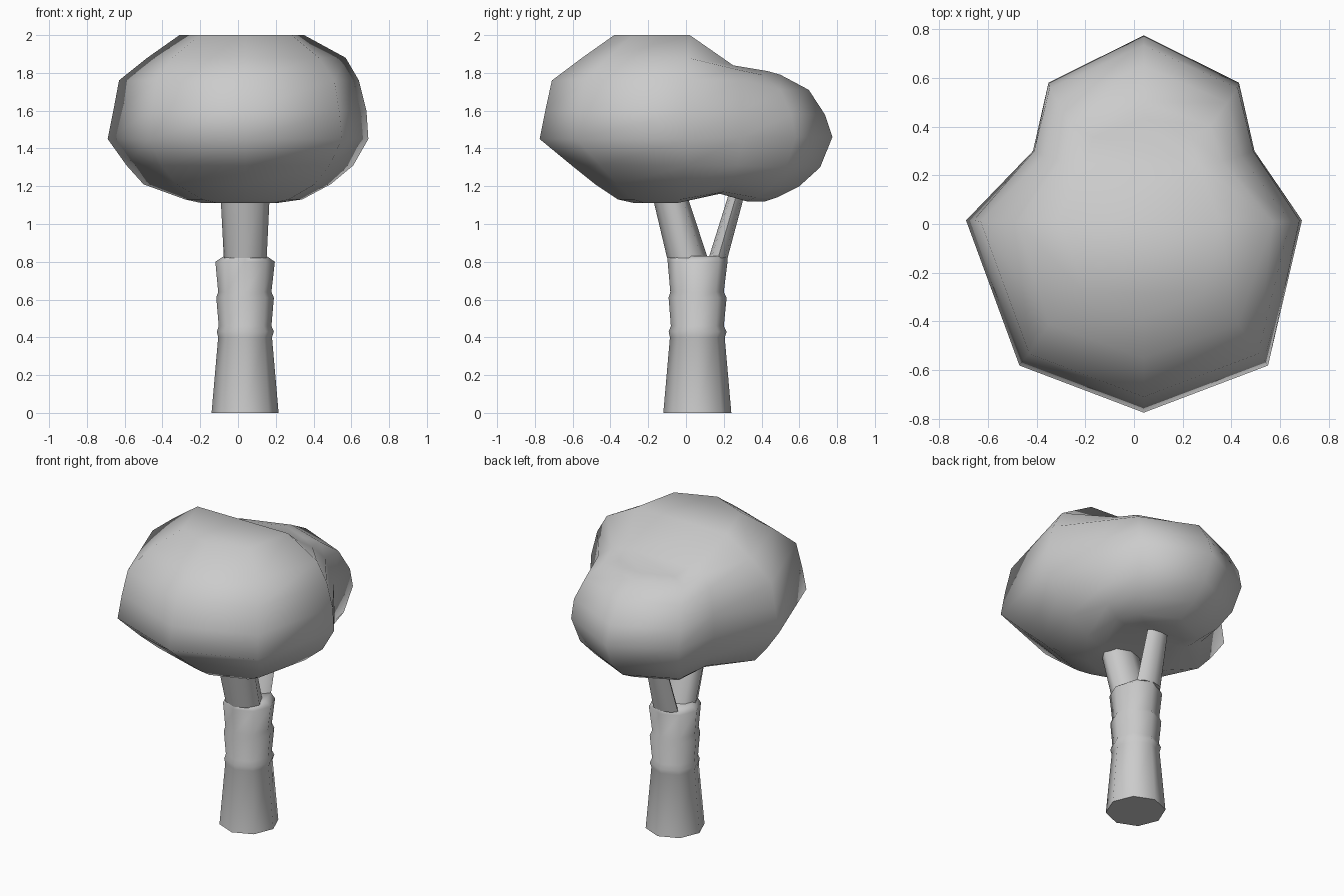
import bpy, bmesh, math

if "Cube" in bpy.data.objects:
    bpy.data.objects.remove(bpy.data.objects["Cube"])

OCT = [(math.sin(i * math.pi / 4), -math.cos(i * math.pi / 4)) for i in range(8)]


def skin(name, rings, caps, angle):
    """Skin equal-length point rings, closed by cap polygons given as index lists."""
    bm = bmesh.new()
    loops = [[bm.verts.new(p) for p in ring] for ring in rings]
    n = len(rings[0])
    for a, b in zip(loops, loops[1:]):
        for i in range(n):
            j = (i + 1) % n
            bm.faces.new((a[i], a[j], b[j], b[i]))
    for cap in caps:
        for end in (loops[0], loops[-1]):
            bm.faces.new([end[i] for i in cap])
    bmesh.ops.recalc_face_normals(bm, faces=bm.faces)
    mesh = bpy.data.meshes.new(name)
    bm.to_mesh(mesh)
    bm.free()
    obj = bpy.data.objects.new(name, mesh)
    bpy.context.collection.objects.link(obj)
    bpy.ops.object.select_all(action='DESELECT')
    obj.select_set(True)
    bpy.context.view_layer.objects.active = obj
    bpy.ops.object.shade_smooth_by_angle(angle=math.radians(angle))
    return obj


def post(name, rings):
    """Eight-sided post through rings of (z, xmin, xmax, ymin, ymax)."""
    pts = [[((x0 + x1) / 2 + (x1 - x0) / 2 * u, (y0 + y1) / 2 + (y1 - y0) / 2 * v, z)
            for u, v in OCT] for z, x0, x1, y0, y1 in rings]
    return skin(name, pts, [range(8)], 60)


def canopy_ring(front, rear):
    """Ten points: front mass (5), waist (2) and rear lobe (3)."""
    z, x0, x1, tip, side = front
    wz, lz, w0, w1, waist, back = rear
    dy = side + 0.755 * (tip - side)
    ly = waist + 0.59 * (back - waist)
    mid, half = (w0 + w1) / 2, (w1 - w0) / 2 * 0.86
    dx = (x1 - x0) / 2 * 0.74
    return [(0.04, tip, z), (0.04 + dx, dy, z), (x1, side, z), (w1, waist, wz),
            (mid + half, ly, lz), (0.04, back, lz), (mid - half, ly, lz),
            (w0, waist, wz), (x0, side, z), (0.04 - dx, dy, z)]


# Trunk with ringed bark steps
post("trunk", [
    (0.00, -0.14, 0.215, -0.12, 0.24),
    (0.40, -0.105, 0.18, -0.085, 0.205),
    (0.43, -0.112, 0.19, -0.092, 0.215),
    (0.46, -0.102, 0.177, -0.08, 0.20),
    (0.61, -0.115, 0.19, -0.092, 0.215),
    (0.64, -0.105, 0.177, -0.083, 0.20),
    (0.80, -0.12, 0.195, -0.097, 0.22),
    (0.83, -0.075, 0.152, -0.10, 0.22)])

# Forked branches, thick front one and thinner rear one
post("front_branch", [(0.82, -0.075, 0.152, -0.10, 0.115),
                      (1.20, -0.095, 0.17, -0.19, -0.01)])
post("rear_branch", [(0.82, -0.06, 0.12, 0.12, 0.22),
                     (1.25, -0.03, 0.11, 0.255, 0.335)])

# Canopy: front (z, left, right, tip y, side y),
# rear (waist z, lobe z, left, right, waist y, back y)
rings = [
    ((1.11, -0.19, 0.20, -0.27, -0.05), (1.16, 1.12, -0.15, 0.20, 0.18, 0.42)),
    ((1.13, -0.28, 0.34, -0.36, -0.03), (1.17, 1.14, -0.24, 0.30, 0.20, 0.48)),
    ((1.21, -0.50, 0.49, -0.48, 0.00), (1.22, 1.20, -0.32, 0.40, 0.24, 0.60)),
    ((1.31, -0.59, 0.61, -0.605, 0.01), (1.31, 1.30, -0.38, 0.46, 0.27, 0.71)),
    ((1.45, -0.69, 0.69, -0.775, 0.015), (1.46, 1.46, -0.415, 0.495, 0.30, 0.775)),
    ((1.60, -0.66, 0.68, -0.745, 0.015), (1.60, 1.58, -0.41, 0.49, 0.30, 0.735)),
    ((1.76, -0.63, 0.64, -0.71, 0.01), (1.76, 1.71, -0.37, 0.44, 0.28, 0.65)),
    ((1.88, -0.48, 0.57, -0.55, 0.01), (1.82, 1.79, -0.30, 0.36, 0.26, 0.50)),
    ((2.00, -0.31, 0.35, -0.38, 0.02), (1.84, 1.81, -0.20, 0.26, 0.25, 0.43))]
skin("canopy", [canopy_ring(f, r) for f, r in rings],
     [(8, 9, 0, 1, 2), (8, 2, 3, 7), (7, 3, 4, 5, 6)], 75)
